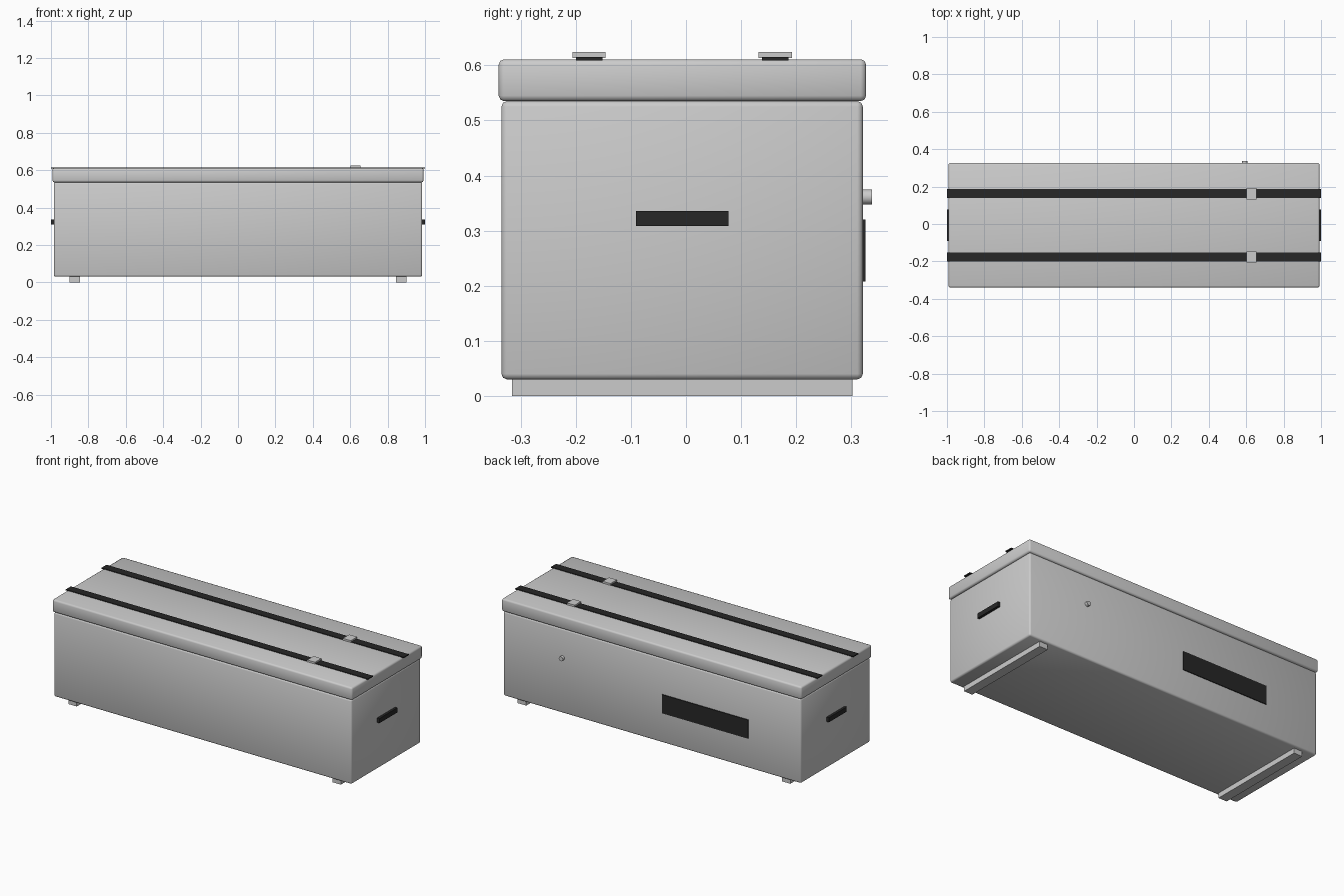
import bpy, math

if "Cube" in bpy.data.objects:
    bpy.data.objects.remove(bpy.data.objects["Cube"])

CY = -0.007  # box centre in y


def material(name, v):
    m = bpy.data.materials.new(name)
    m.diffuse_color = (v, v, v, 1)
    m.use_nodes = True
    m.node_tree.nodes["Principled BSDF"].inputs["Base Color"].default_value = m.diffuse_color
    return m


dark = material("dark_webbing", 0.02)


def box(name, x, y, z, mat=None, bevel=0):
    """Box from (min, max) ranges, with an optional rounded edge."""
    bpy.ops.mesh.primitive_cube_add(
        size=1, location=[(a + b) / 2 for a, b in (x, y, z)])
    o = bpy.context.object
    o.name = name
    o.scale = [b - a for a, b in (x, y, z)]
    bpy.ops.object.transform_apply(location=False, rotation=False, scale=True)
    if mat:
        o.data.materials.append(mat)
    if bevel:
        m = o.modifiers.new("rounded_edges", 'BEVEL')
        m.width = bevel
        m.segments = 2
        bpy.ops.object.modifier_apply(modifier=m.name)
        bpy.ops.object.shade_smooth_by_angle(angle=math.radians(50))
    return o


# Chest body and overhanging lid
box("chest_body", (-0.985, 0.985), (-0.335, 0.321), (0.03, 0.535), bevel=0.01)
box("lid", (-0.992, 0.992), (-0.340, 0.327), (0.535, 0.611), bevel=0.01)

for side, s in (("left", -1), ("right", 1)):
    # Cross runners under the chest
    fx = s * 0.874
    box(side + "_runner", (fx - 0.028, fx + 0.028),
        (CY - 0.309, CY + 0.309), (0, 0.034))
    # End handles
    hx = s * 0.99
    box(side + "_handle", (hx - 0.01, hx + 0.01),
        (CY - 0.084, CY + 0.084), (0.308, 0.336), dark)

for side, s in (("front", -1), ("back", 1)):
    # Straps along the lid, each with a buckle
    sy = CY + s * 0.169
    box(side + "_strap", (-1, 1), (sy - 0.024, sy + 0.024),
        (0.609, 0.615), dark)
    box(side + "_buckle", (0.602, 0.654), (sy - 0.03, sy + 0.03),
        (0.613, 0.624))

# Back panel plate
box("back_plate", (-0.638, -0.068), (0.318, 0.326), (0.208, 0.32), dark)

# Round valve on the back
bpy.ops.mesh.primitive_cylinder_add(
    vertices=20, radius=0.0138, depth=0.024, location=(0.592, 0.326, 0.361),
    rotation=(math.radians(90), 0, 0))
bpy.context.object.name = "back_valve"
bpy.ops.object.shade_smooth_by_angle()
